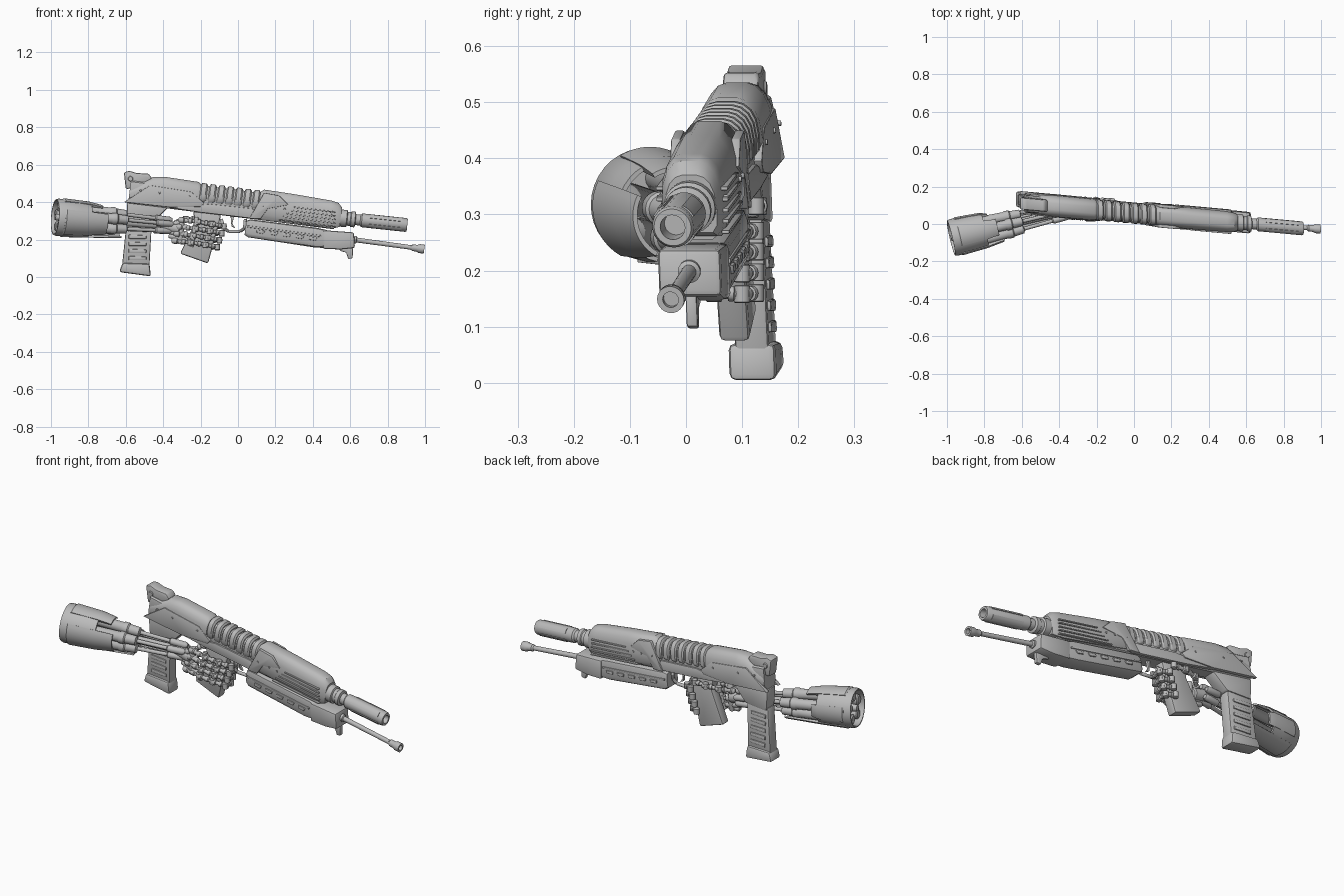
import bpy, bmesh, math
from math import cos, sin, tau, pi
from mathutils import Matrix, Vector

if "Cube" in bpy.data.objects:
    bpy.data.objects.remove(bpy.data.objects["Cube"])

gray = bpy.data.materials.new("plain_gray_metal")
gray.use_nodes = True
gray.diffuse_color = (0.5, 0.5, 0.5, 1)
gray.node_tree.nodes["Principled BSDF"].inputs["Base Color"].default_value = (0.5, 0.5, 0.5, 1)

# The weapon is drawn in its side plane, then slanted sideways by this matrix
SLANT = Matrix(((1, 0, 0, 0), (-0.096, 1, -0.04, 0.074), (0, 0, 1, 0), (0, 0, 0, 1)))


def top(x):
    return 0.48 - 0.13 * x


def bottom(x):
    return 0.32 - 0.125 * x


def finish(name, bm, slant=True, bevel=0):
    bmesh.ops.remove_doubles(bm, verts=bm.verts, dist=0.0001)
    bmesh.ops.recalc_face_normals(bm, faces=bm.faces)
    if bevel:
        sharp = [e for e in bm.edges if len(e.link_faces) == 2 and e.calc_face_angle() > 0.5]
        bmesh.ops.bevel(bm, geom=sharp, offset=bevel, segments=2, profile=0.5,
                        affect='EDGES', clamp_overlap=True)
    if slant:
        bm.transform(SLANT)
    mesh = bpy.data.meshes.new(name)
    bm.to_mesh(mesh)
    bm.free()
    mesh.materials.append(gray)
    obj = bpy.data.objects.new(name, mesh)
    bpy.context.collection.objects.link(obj)
    bpy.ops.object.select_all(action='DESELECT')
    obj.select_set(True)
    bpy.context.view_layer.objects.active = obj
    bpy.ops.object.shade_smooth_by_angle(angle=math.radians(35))
    return obj


def prism(name, outline, near, far, bevel=0.004):
    """Side outline extruded across the weapon."""
    bm = bmesh.new()
    face = bm.faces.new([bm.verts.new((x, near, z)) for x, z in outline])
    new = bmesh.ops.extrude_face_region(bm, geom=[face])["geom"]
    moved = [v for v in new if isinstance(v, bmesh.types.BMVert)]
    bmesh.ops.translate(bm, verts=moved, vec=(0, far - near, 0))
    return finish(name, bm, bevel=bevel)


def plate_pair(name, outline, near, far, bevel=0.003):
    prism("left_" + name, outline, near, far, bevel)
    prism("right_" + name, outline, -far, -near, bevel)


DOME = [(0.3, 1), (0.55, 0.96), (0.78, 0.85), (0.93, 0.68), (1, 0.4), (0.97, 0.12), (0.8, 0)]
BOX = [(0.75, 1), (0.93, 0.95), (1, 0.82), (1, 0.2), (0.9, 0.06), (0.7, 0)]


def loft(name, stations, half):
    """Skin through (x, low, high, half width) stations, square to the bore."""
    bm = bmesh.new()
    ring_shape = half + [(-y, z) for y, z in reversed(half)]
    rings = []
    for x, low, high, wide in stations:
        rings.append([bm.verts.new((x + 0.13 * (h - 0.5) * (high - low), w * wide, low + h * (high - low)))
                      for w, h in ring_shape])
    count = len(ring_shape)
    for a, b in zip(rings, rings[1:]):
        for i in range(count):
            j = (i + 1) % count
            bm.faces.new((a[i], a[j], b[j], b[i]))
    bm.faces.new(rings[0])
    bm.faces.new(rings[-1])
    return finish(name, bm)


def lathe(name, start, end, profile, slant=False, arc=None, sides=24):
    """Spin (distance fraction, radius) points about the line start-end."""
    bm = bmesh.new()
    start, axis = Vector(start), Vector(end) - Vector(start)
    turn = axis.to_track_quat('X', 'Z')
    first, last = arc or (0, tau)
    steps = sides if arc is None else sides + 1
    rows = []
    for i in range(steps):
        a = first + (last - first) * i / sides
        rows.append([bm.verts.new(start + turn @ Vector((t * axis.length, r * cos(a), r * sin(a))))
                     for t, r in profile])
    for i in range(sides):
        a, b = rows[i], rows[(i + 1) % steps]
        for k in range(len(profile) - 1):
            bm.faces.new((a[k], a[k + 1], b[k + 1], b[k]))
    bmesh.ops.remove_doubles(bm, verts=bm.verts, dist=0.0001)
    bmesh.ops.holes_fill(bm, edges=[e for e in bm.edges if e.is_boundary], sides=0)
    return finish(name, bm, slant)


def rod(name, start, end, radius, slant=False, sides=14):
    return lathe(name, start, end, [(0, radius * 0.8), (0.05, radius), (0.95, radius), (1, radius * 0.8)],
                 slant, sides=sides)


def chain(name, points, radius):
    """Jointed limb: slim links with thicker knuckle sleeves."""
    for i, (a, b) in enumerate(zip(points, points[1:])):
        a, b = Vector(a), Vector(b)
        r = radius
        lathe(f"{name}_link_{i}", a, b, [(-0.1, r * 0.6), (0, r), (0.22, r), (0.28, r * 0.6), (0.5, r * 0.6),
              (0.52, r * 0.85), (0.7, r * 0.85), (0.75, r * 0.6), (1, r * 0.6)], sides=12)
        rod(f"{name}_knuckle_{i}", b - Vector((0, 0, r)), b + Vector((0, 0, r)), r * 0.9, sides=12)


# Receiver body and its covers
loft("receiver_core", [(x, bottom(x), top(x) - 0.04, 0.046) for x in (-0.58, -0.3, 0, 0.3, 0.52)], BOX)
loft("rear_cover", [(-0.58, 0.42, 0.475, 0.05), (-0.46, 0.41, 0.535, 0.058), (-0.4, 0.4, 0.535, 0.06),
                    (-0.22, 0.38, 0.508, 0.059), (-0.205, 0.38, 0.495, 0.055)], DOME)
loft("front_shroud", [(0.11, 0.33, 0.452, 0.054), (0.13, 0.32, 0.467, 0.059), (0.3, 0.29, 0.441, 0.06),
                      (0.49, 0.262, 0.408, 0.058), (0.53, 0.262, 0.395, 0.054), (0.55, 0.268, 0.37, 0.046)], DOME)
plate_pair("rear_side_plate", [(-0.61, 0.4), (-0.47, 0.49), (-0.25, 0.455), (-0.18, 0.395), (-0.2, 0.375), (-0.36, 0.372)],
           0.04, 0.06)
plate_pair("lower_rail", [(-0.36, 0.37), (-0.15, 0.39), (0.08, 0.365), (0.1, 0.31), (-0.2, 0.345)], 0.035, 0.054)
plate_pair("front_side_plate", [(0.14, 0.45), (0.22, 0.435), (0.27, 0.385), (0.16, 0.365), (0.12, 0.31), (0.06, 0.312)],
           0.045, 0.062)

# Ribbed top guard
loft("rib_bed", [(x, bottom(x) + 0.05, top(x) - 0.016, 0.047) for x in (-0.22, 0.12)], DOME)
for i in range(7):
    x = -0.185 + i * 0.047
    loft(f"guard_rib_{i}", [(x + dx, bottom(x) + 0.06, top(x) - drop, wide)
                            for dx, drop, wide in ((-0.019, 0.012, 0.05), (-0.012, 0.002, 0.056),
                                                   (0.012, 0.004, 0.056), (0.019, 0.014, 0.05))], DOME)

# Rear sight block with two crests
prism("sight_block", [(-0.61, 0.56), (-0.58, 0.567), (-0.54, 0.555), (-0.48, 0.553), (-0.46, 0.53), (-0.5, 0.48), (-0.6, 0.47)],
      -0.032, 0.032, 0.008)
rod("sight_pin", (-0.575, -0.036, 0.525), (-0.575, 0.036, 0.525), 0.014, True)

# Vent bars and rivets on both sides of the shroud
for i in range(5):
    a, z = 0.3 - 0.02 * i, 0.376 - 0.017 * i
    b = 0.52
    plate_pair(f"vent_bar_{i}", [(a, z), (b, z - 0.12 * (b - a)), (b, z - 0.12 * (b - a) - 0.007), (a, z - 0.007)],
               0.05, 0.064, 0.002)
for i, x in enumerate((-0.52, -0.42, -0.26, 0.13, 0.2, 0.25, 0.5)):
    z = top(x) - 0.085
    rod(f"rivet_{i}", (x, -0.064, z), (x, 0.064, z), 0.006, True, 10)

# Barrel with a hollow muzzle and raised strips
barrel = ((0.5, 0, 0.32), (0.905, 0, 0.277))
lathe("barrel", *barrel, [(0, 0.04), (0.13, 0.046), (0.2, 0.046), (0.21, 0.037), (0.25, 0.037), (0.26, 0.042),
      (0.31, 0.042), (0.32, 0.029), (0.38, 0.029), (0.4, 0.037), (0.98, 0.037), (1, 0.033), (1, 0.022),
      (0.85, 0.02), (0.85, 0)], True)
for i in range(4):
    a = pi / 4 + i * pi / 2
    lathe(f"barrel_strip_{i}", *barrel, [(0.5, 0.034), (0.5, 0.04), (0.93, 0.04), (0.93, 0.034), (0.5, 0.034)],
          True, (a - 0.35, a + 0.35), 4)

# Lower launcher, front block, hook and thin rod
loft("launcher_body", [(0.04, 0.225, 0.3, 0.045), (0.06, 0.212, 0.308, 0.053), (0.42, 0.157, 0.262, 0.054),
                       (0.47, 0.155, 0.25, 0.05)], BOX)
prism("front_block", [(0.455, 0.25), (0.62, 0.238), (0.625, 0.155), (0.55, 0.147), (0.455, 0.15)], -0.056, 0.056, 0.01)
prism("hook", [(0.54, 0.16), (0.615, 0.16), (0.613, 0.1), (0.59, 0.096), (0.578, 0.13), (0.545, 0.14)], -0.01, 0.01)
plate_pair("launcher_strip", [(0.05, 0.275), (0.45, 0.222), (0.45, 0.212), (0.05, 0.265)], 0.045, 0.058)
for i in range(5):
    x = 0.1 + i * 0.07
    z = 0.252 - 0.13 * (x - 0.1)
    plate_pair(f"launcher_tab_{i}", [(x, z), (x + 0.045, z - 0.006), (x + 0.035, z - 0.022), (x, z - 0.016)], 0.045, 0.06)
lathe("cleaning_rod", (0.6, 0, 0.202), (0.996, 0, 0.148), [(0, 0.02), (0.08, 0.02), (0.09, 0.013), (0.82, 0.012),
      (0.84, 0.018), (0.9, 0.018), (0.93, 0.024), (1, 0.024), (1, 0.014), (0.95, 0.014), (0.95, 0)], True)

# Rear collar and magazine with a flared foot
prism("magazine_collar", [(-0.595, 0.4), (-0.37, 0.375), (-0.455, 0.29), (-0.59, 0.285)], -0.036, 0.036, 0.008)
prism("magazine", [(-0.595, 0.3), (-0.46, 0.3), (-0.475, 0.03), (-0.622, 0.04)], -0.03, 0.03, 0.007)
prism("magazine_foot", [(-0.618, 0.075), (-0.473, 0.07), (-0.466, 0.003), (-0.635, 0.026)], -0.042, 0.042, 0.012)
for i in range(5):
    z = 0.09 + i * 0.038
    plate_pair(f"magazine_rib_{i}", [(-0.585, z), (-0.49, z), (-0.49, z + 0.018), (-0.585, z + 0.022)], 0.02, 0.036, 0.004)

# Pistol grip, trigger and guard
prism("pistol_grip", [(-0.24, 0.35), (-0.09, 0.335), (-0.1, 0.29), (-0.16, 0.072), (-0.31, 0.125), (-0.23, 0.29)],
      -0.027, 0.027, 0.01)
guard = [(-0.09, 0.31), (-0.075, 0.26), (-0.05, 0.243), (0.01, 0.243), (0.035, 0.26), (0.04, 0.31)]
for i, ((ax, az), (bx, bz)) in enumerate(zip(guard, guard[1:])):
    rod(f"trigger_guard_{i}", (ax, 0, az), (bx, 0, bz), 0.009, True, 10)
prism("trigger", [(-0.04, 0.33), (-0.02, 0.33), (-0.03, 0.285), (-0.015, 0.26), (-0.035, 0.27)], -0.007, 0.007, 0.002)

# Forearm cuff: hollow shell, end band and tapering petals
elbow, wrist = Vector((-0.978, -0.075, 0.32)), Vector((-0.4, 0.06, 0.275))
lathe("cuff_shell", elbow, wrist, [(0, 0.096), (0.02, 0.1), (0.2, 0.098), (0.31, 0.092), (0.31, 0.084),
      (0.02, 0.086), (0, 0.09), (0, 0.096)], sides=36)
lathe("cuff_bulkhead", elbow, wrist, [(0.16, 0), (0.16, 0.088), (0.2, 0.088), (0.2, 0)])
for i, (middle, spread, reach) in enumerate(((pi * 1.1, 0.75, 0.46), (pi * 1.6, 0.5, 0.62), (pi / 2, 0.55, 0.42), (0, 0.4, 0.36))):
    lathe(f"cuff_petal_{i}", elbow, wrist, [(0.06, 0.1), (0.07, 0.104), (0.3, 0.097), (reach, 0.084),
          (reach, 0.076), (0.06, 0.09), (0.06, 0.1)], arc=(middle - spread, middle + spread), sides=12)

# Forearm pistons running from the cuff to the wrist
frame = (wrist - elbow).to_track_quat('X', 'Z')
rod("forearm_spine", elbow, wrist, 0.02)
for i in range(5):
    a = 0.3 + i * tau / 5
    out = frame @ Vector((0, cos(a), sin(a)))
    begin, tip = elbow + out * 0.06, wrist + out * 0.034
    lathe(f"piston_{i}", begin, tip, [(0.02, 0.02), (0.03, 0.027), (0.5, 0.027), (0.51, 0.031), (0.55, 0.031), (0.56, 0.026),
          (0.65, 0.024), (0.66, 0.01), (0.92, 0.01), (0.93, 0.017), (1.06, 0.017), (1.08, 0.01)], sides=16)

# Wrist, palm, four fingers and a thumb wrapped round the grip
rod("wrist_hub", (-0.41, 0.06, 0.275), (-0.31, 0.055, 0.255), 0.03)
for i in range(4):
    z, back = 0.305 - i * 0.037, -0.012 * i
    rod(f"palm_bar_{i}", (-0.37, 0.05, 0.275 - i * 0.018), (-0.27, 0.04, z), 0.013)
    chain(f"finger_{i}", [(-0.31 + back, 0.04, z), (-0.22 + back, 0.03, z - 0.01), (-0.14 + back, 0.034, z - 0.022),
                          (-0.075 + back, 0.05, z - 0.034), (-0.075 + back, 0.1, z - 0.036),
                          (-0.115 + back, 0.125, z - 0.034)], 0.016)
rod("palm_strut", (-0.3, 0.045, 0.32), (-0.31, 0.045, 0.175), 0.016)
rod("knuckle_bar", (-0.22, 0.035, 0.32), (-0.25, 0.035, 0.16), 0.012)
chain("thumb", [(-0.33, 0.06, 0.29), (-0.28, 0.115, 0.31), (-0.21, 0.13, 0.315), (-0.14, 0.125, 0.315)], 0.016)
